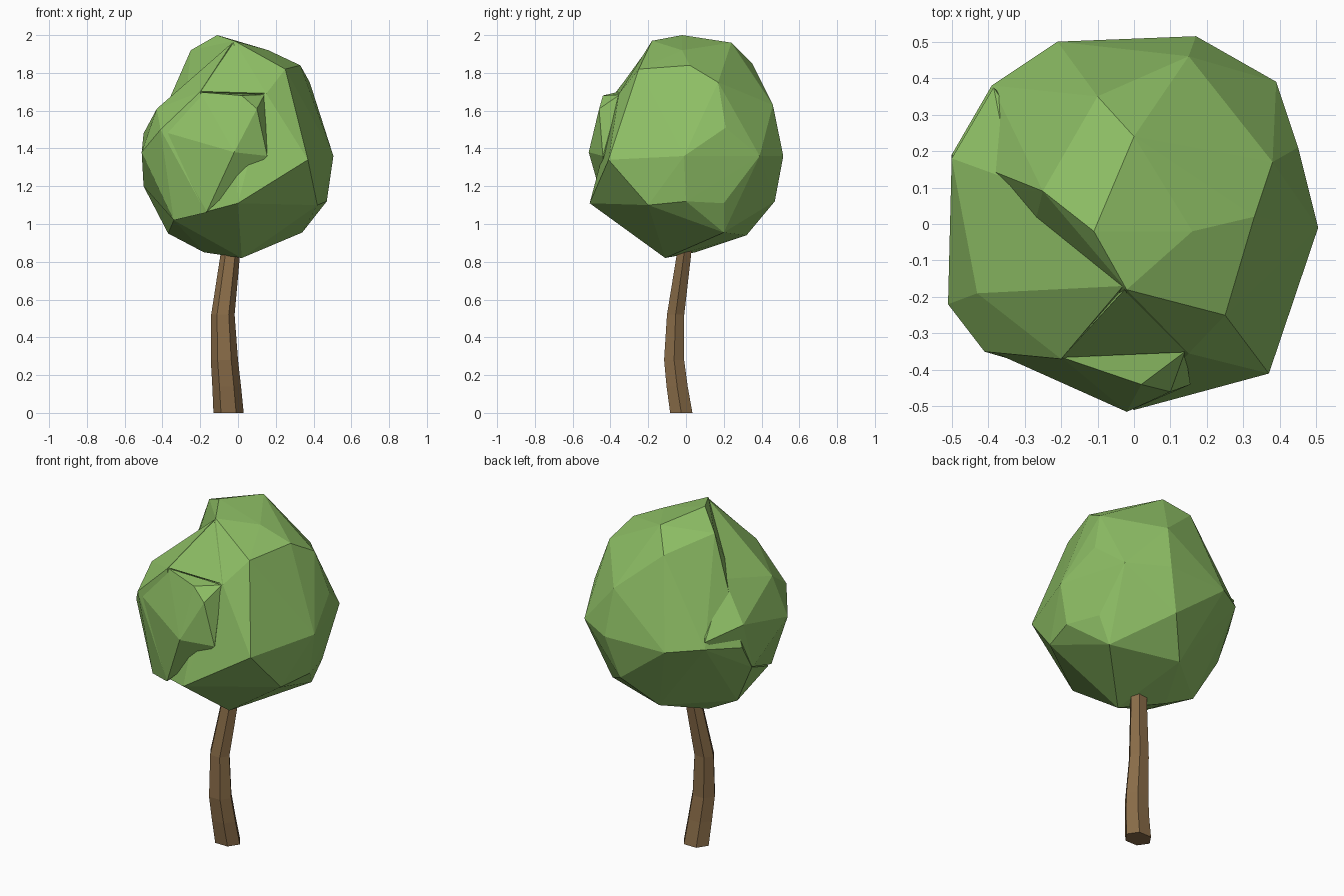
import bpy, bmesh, math

if "Cube" in bpy.data.objects:
    bpy.data.objects.remove(bpy.data.objects["Cube"])


def material(name, color):
    m = bpy.data.materials.new(name)
    m.diffuse_color = (*color, 1)
    m.use_nodes = True
    m.node_tree.nodes["Principled BSDF"].inputs["Base Color"].default_value = m.diffuse_color
    return m


def add_object(name, bm, mat):
    bmesh.ops.recalc_face_normals(bm, faces=bm.faces[:])
    mesh = bpy.data.meshes.new(name)
    bm.to_mesh(mesh)
    bm.free()
    mesh.materials.append(mat)
    ob = bpy.data.objects.new(name, mesh)
    bpy.context.collection.objects.link(ob)
    return ob


def hull(name, points, mat):
    bm = bmesh.new()
    for p in points:
        bm.verts.new(p)
    bmesh.ops.convex_hull(bm, input=bm.verts[:])
    loose = [v for v in bm.verts if not v.link_faces]
    bmesh.ops.delete(bm, geom=loose, context='VERTS')
    return add_object(name, bm, mat)


green = material("leaf_green", (0.27, 0.52, 0.13))
brown = material("bark_brown", (0.25, 0.15, 0.065))

# Main crown mass: top, right side, back and underside
crown = hull("canopy", [
    (-.11, -.02, 2.0), (-.02, -.18, 1.97), (-.25, .09, 1.92), (0, .24, 1.96),
    (.16, -.02, 1.92), (.25, -.25, 1.82), (.33, .02, 1.84),
    (.15, -.355, 1.69), (.38, .17, 1.75), (-.1, .35, 1.85), (.15, .46, 1.63),
    (.45, .21, 1.51), (.505, -.01, 1.36), (.37, -.41, 1.34), (.39, .39, 1.36),
    (.17, .515, 1.36), (-.21, .5, 1.36), (-.39, .38, 1.38), (-.5, .19, 1.35),
    (-.5, .1, 1.2), (.47, 0, 1.12), (0, -.51, 1.11), (.1, .47, 1.12),
    (.42, -.2, 1.1), (.41, .2, 1.11),
    (-.34, -.28, 1.02), (-.37, .05, .95), (.34, .2, .955), (-.05, .32, .94),
    (-.18, .05, .85), (.02, -.11, .82)], green)

# Left lobe, set lower than the crown top
left_lobe = hull("left_lobe", [
    (-.03, -.17, 1.96), (-.335, .12, 1.685), (-.2, -.37, 1.70), (-.43, -.19, 1.61),
    (-.5, .18, 1.48), (-.385, .375, 1.42), (-.41, -.35, 1.5), (-.51, -.22, 1.38),
    (-.5, .09, 1.2), (-.34, -.31, 1.02), (-.17, -.42, 1.06), (0, 0, 1.2)], green)

# Front lobe with a steep right-hand edge
front_lobe = hull("front_lobe", [
    (-.2, -.365, 1.698), (.14, -.35, 1.685), (.02, -.44, 1.68), (.1, -.46, 1.61),
    (.155, -.44, 1.36), (-.02, -.515, 1.38), (-.4, -.345, 1.49),
    (-.335, -.305, 1.03), (-.165, -.425, 1.065), (0, -.1, 1.4)], green)

# Sloped facet above the front lobe's ledge
brow = hull("brow", [
    (-.022, -.176, 1.965), (-.197, -.366, 1.702), (.147, -.351, 1.692),
    (0, -.05, 1.5)], green)

# Merge the lobes into one canopy
lobes = (left_lobe, front_lobe, brow)
for lobe in lobes:
    mod = crown.modifiers.new("merge", 'BOOLEAN')
    mod.operation = 'UNION'
    mod.solver = 'EXACT'
    mod.object = lobe
dg = bpy.context.evaluated_depsgraph_get()
merged = bpy.data.meshes.new_from_object(crown.evaluated_get(dg))
crown.modifiers.clear()
crown.data = merged
for lobe in lobes:
    bpy.data.objects.remove(lobe)

# Bent six-sided trunk: x, y, z, radius of each ring
bm = bmesh.new()
rings = []
for x, y, z, r in [(-.05, -.025, 0, .08), (-.06, -.047, .14, .076),
                   (-.072, -.063, .28, .072), (-.08, -.055, .52, .062),
                   (-.042, -.012, .83, .052), (-.03, 0, .95, .05)]:
    rings.append([bm.verts.new((x + r * math.cos(i * math.pi / 3),
                                y + r * .85 * math.sin(i * math.pi / 3), z))
                  for i in range(6)])
for a, b in zip(rings, rings[1:]):
    for i in range(6):
        j = (i + 1) % 6
        bm.faces.new((a[i], a[j], b[j], b[i]))
bm.faces.new(rings[0])
bm.faces.new(rings[-1])
add_object("trunk", bm, brown)
